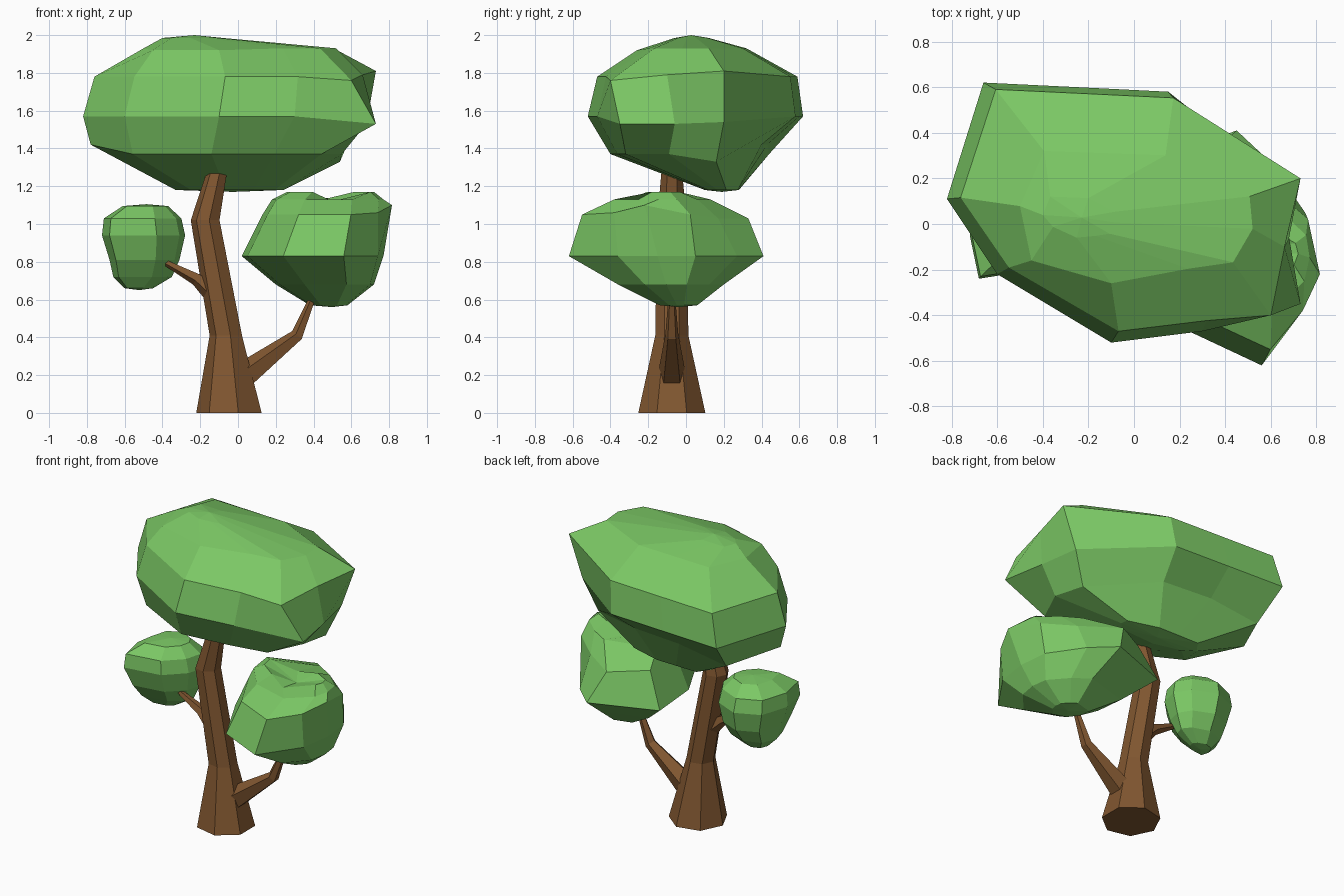
import bpy
from math import cos, sin, pi
from mathutils import Vector

if "Cube" in bpy.data.objects:
    bpy.data.objects.remove(bpy.data.objects["Cube"])


def material(name, color):
    mat = bpy.data.materials.new(name)
    mat.diffuse_color = color
    mat.use_nodes = True
    mat.node_tree.nodes["Principled BSDF"].inputs["Base Color"].default_value = mat.diffuse_color
    return mat


LEAF = material("leaf_green", (0.20, 0.58, 0.13, 1))
BARK = material("bark_brown", (0.22, 0.095, 0.03, 1))


def loft(name, rings, mat, cap_points=None):
    """Skin equal-length rings; close the ends flat or with a fan to a point."""
    n = len(rings[0])
    verts = [p for ring in rings for p in ring]
    faces = [(k * n + i, k * n + (i + 1) % n, (k + 1) * n + (i + 1) % n, (k + 1) * n + i)
             for k in range(len(rings) - 1) for i in range(n)]
    top = (len(rings) - 1) * n
    if cap_points:
        verts += cap_points
        a, b = len(verts) - 2, len(verts) - 1
        faces += [(a, (i + 1) % n, i) for i in range(n)]
        faces += [(b, top + i, top + (i + 1) % n) for i in range(n)]
    else:
        faces += [tuple(reversed(range(n))), tuple(range(top, top + n))]
    mesh = bpy.data.meshes.new(name)
    mesh.from_pydata(verts, [], faces)
    mesh.materials.append(mat)
    obj = bpy.data.objects.new(name, mesh)
    bpy.context.collection.objects.link(obj)
    return obj


def limb(name, path, sides, level=False):
    """Tapered faceted limb along (x, z, radius) stations in the plane y = -0.075."""
    pts = [Vector((x, -0.075, z)) for x, z, r in path]
    rings = []
    for i, p in enumerate(pts):
        d = (pts[min(i + 1, len(pts) - 1)] - pts[max(i - 1, 0)]).normalized()
        if level:
            d = Vector((0, 0, 1))
        v = Vector((0, 1, 0))
        u = v.cross(d)
        r = path[i][2]
        rings.append([p + r * (cos(pi + 2 * pi * k / sides) * u
                               + sin(pi + 2 * pi * k / sides) * v) for k in range(sides)])
    return loft(name, rings, BARK)


def foliage(name, outline, layers, z_low, z_high, moves={}):
    """Plan outline refitted to each layer's (z, xmin, xmax, ymin, ymax).
    moves places single corners, keyed by (layer, corner)."""
    xs, ys = zip(*outline)
    x0, x1, y0, y1 = min(xs), max(xs), min(ys), max(ys)
    rings = [[Vector((a + (x - x0) / (x1 - x0) * (b - a),
                      c + (y - y0) / (y1 - y0) * (d - c), z)) for x, y in outline]
             for z, a, b, c, d in layers]
    for (layer, corner), p in moves.items():
        rings[layer][corner] = Vector(p)
    caps = []
    for ring, z in ((rings[0], z_low), (rings[-1], z_high)):
        m = sum(ring, Vector()) / len(ring)
        caps.append(Vector((m.x, m.y, z)))
    return loft(name, rings, LEAF, caps)


# Trunk and branches
limb("trunk", [(-0.039, 0, 0.182), (-0.06, 0.41, 0.09), (-0.17, 1.02, 0.08),
               (-0.108, 1.28, 0.056)], 7, level=True)
limb("right_branch", [(0.04, 0.20, 0.075), (0.315, 0.41, 0.036), (0.40, 0.62, 0.018)], 5)
limb("left_branch", [(-0.10, 0.61, 0.065), (-0.22, 0.71, 0.035), (-0.40, 0.805, 0.015)], 5)

# Large crown
foliage("crown_foliage",
        [(-0.82, 0.11), (-0.60, -0.22), (-0.10, -0.52), (0.30, -0.47), (0.60, -0.41),
         (0.73, -0.10), (0.71, 0.20), (0.15, 0.58), (-0.25, 0.60), (-0.66, 0.62)],
        [(1.18, -0.33, 0.24, 0.10, 0.28), (1.37, -0.74, 0.55, -0.40, 0.44),
         (1.57, -0.82, 0.73, -0.52, 0.62), (1.78, -0.76, 0.73, -0.47, 0.59),
         (1.93, -0.50, 0.52, -0.22, 0.32), (1.985, -0.40, -0.08, -0.06, 0.12)],
        1.17, 2.0,
        {(1, 0): (-0.78, 0.11, 1.42), (1, 6): (0.54, 0.16, 1.33),
         (1, 7): (0.10, 0.40, 1.42), (1, 8): (-0.25, 0.43, 1.42),
         (2, 4): (0.73, -0.35, 1.53), (2, 5): (0.68, -0.06, 1.53),
         (2, 6): (0.63, 0.20, 1.54), (3, 4): (0.60, -0.40, 1.76),
         (3, 5): (0.66, -0.10, 1.79), (3, 6): (0.73, 0.20, 1.81),
         (4, 1): (-0.45, -0.16, 1.92), (4, 2): (-0.10, -0.26, 1.92)})

# Right clump
foliage("right_foliage",
        [(0.02, 0.25), (0.05, -0.10), (0.24, -0.47), (0.56, -0.62), (0.74, -0.36),
         (0.77, -0.15), (0.75, 0.05), (0.60, 0.27), (0.45, 0.41)],
        [(0.57, 0.38, 0.58, -0.14, 0.06), (0.68, 0.20, 0.72, -0.36, 0.20),
         (0.83, 0.02, 0.77, -0.62, 0.41), (1.05, 0.13, 0.78, -0.55, 0.33),
         (1.13, 0.18, 0.77, -0.38, 0.13), (1.17, 0.26, 0.72, -0.24, 0.0)], 0.56, 1.11,
        {(3, 5): (0.815, -0.22, 1.10), (3, 4): (0.74, -0.38, 1.06),
         (3, 7): (0.59, 0.17, 1.03), (3, 8): (0.36, 0.33, 1.03),
         (5, 3): (0.50, -0.24, 1.12), (5, 8): (0.45, -0.01, 1.13)})

# Left clump
foliage("left_foliage",
        [(-0.72, -0.05), (-0.68, -0.24), (-0.43, -0.20), (-0.31, -0.08), (-0.28, 0.04),
         (-0.34, 0.14), (-0.50, 0.21), (-0.66, 0.14)],
        [(0.66, -0.60, -0.45, -0.06, 0.06), (0.72, -0.66, -0.35, -0.12, 0.12),
         (0.81, -0.68, -0.31, -0.19, 0.18), (0.94, -0.72, -0.28, -0.24, 0.21),
         (1.03, -0.71, -0.30, -0.23, 0.19), (1.095, -0.61, -0.37, -0.15, 0.11)], 0.65, 1.105)
